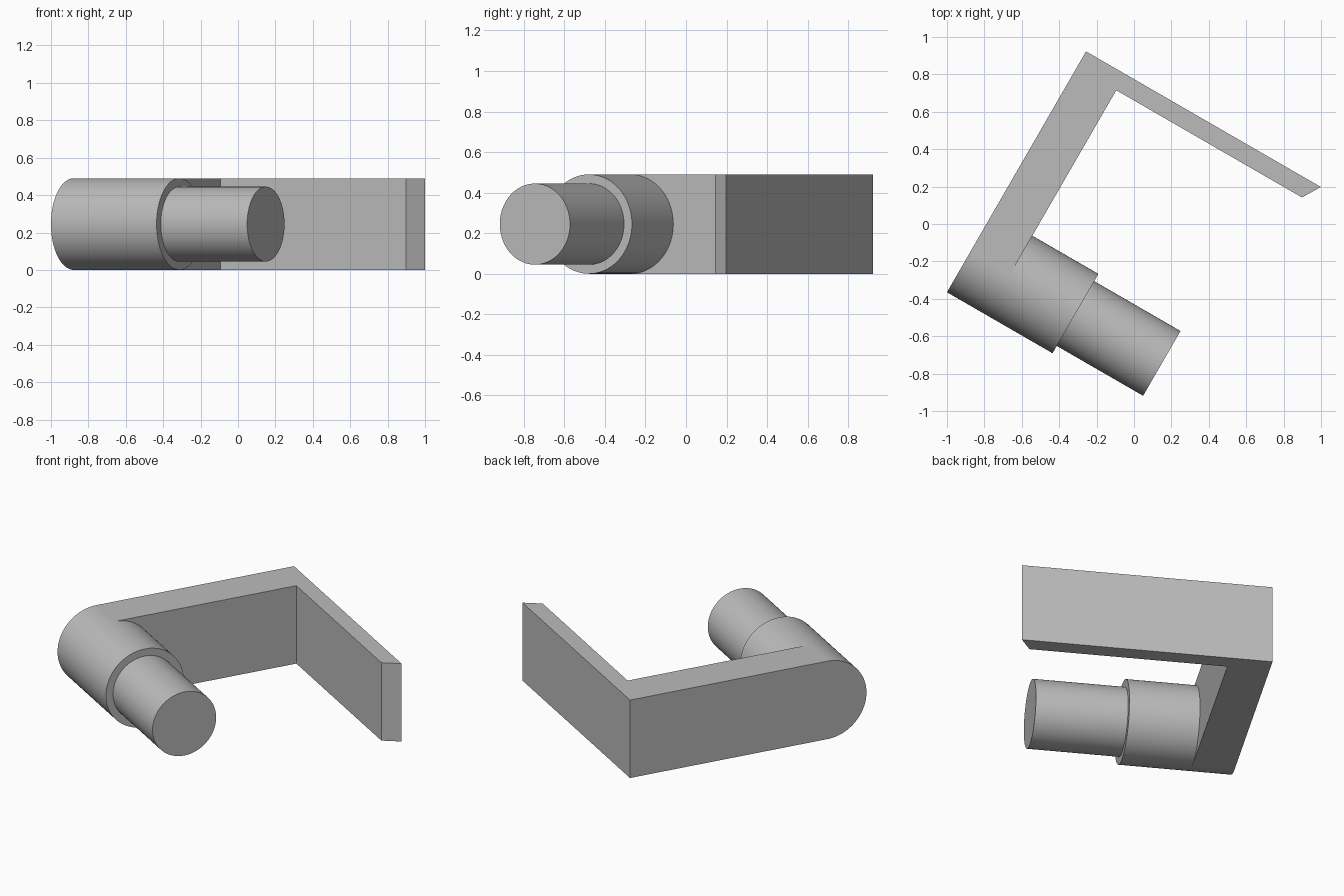
import bpy, bmesh, math
from mathutils import Matrix, Vector

cube = bpy.data.objects.get("Cube")
if cube:
    bpy.data.objects.remove(cube, do_unlink=True)

# Local frame: x runs along the pin, y along the arm, turned 30 degrees clockwise
FRAME = Matrix.Translation((-1.0, -0.365, 0)) @ Matrix.Rotation(math.radians(-30), 4, "Z")
R = 0.245            # boss radius, half the bracket height
PIN_R = 0.2
ARM = 0.244          # arm thickness
LENGTH = 1.487       # arm length
PLATE = 0.099        # plate thickness

grey = bpy.data.materials.new("plain grey")
grey.use_nodes = True
colour = (0.5, 0.5, 0.5, 1)
grey.diffuse_color = colour
grey.node_tree.nodes["Principled BSDF"].inputs["Base Color"].default_value = colour


def make_object(name, bm):
    bmesh.ops.recalc_face_normals(bm, faces=bm.faces)
    bm.transform(FRAME)
    mesh = bpy.data.meshes.new(name)
    bm.to_mesh(mesh)
    bm.free()
    mesh.materials.append(grey)
    obj = bpy.data.objects.new(name, mesh)
    bpy.context.collection.objects.link(obj)
    return obj


def extrude(name, points, direction):
    bm = bmesh.new()
    face = bm.faces.new([bm.verts.new(p) for p in points])
    grown = bmesh.ops.extrude_face_region(bm, geom=[face])["geom"]
    verts = [v for v in grown if isinstance(v, bmesh.types.BMVert)]
    bmesh.ops.translate(bm, verts=verts, vec=Vector(direction))
    return make_object(name, bm)


def rod(name, radius, start, end, segments=96):
    ring = [math.tau * i / segments for i in range(segments)]
    points = [(start, R + radius * math.cos(a), R + radius * math.sin(a)) for a in ring]
    return extrude(name, points, (end - start, 0, 0))


# Arm and plate as one angled bracket, with a slanted tip on the plate
outline = [(0, R), (0, LENGTH), (1.45, LENGTH), (1.39, LENGTH - PLATE),
           (ARM, LENGTH - PLATE), (ARM, R)]
bracket = extrude("bracket", [(x, y, 0) for x, y in outline], (0, 0, 2 * R))

# Round boss closing the arm's end, fused to the bracket
boss = rod("boss_cutter", R, 0, 0.652)
union = bracket.modifiers.new("boss", "BOOLEAN")
union.operation = "UNION"
union.solver = "EXACT"
union.object = boss
bpy.context.view_layer.objects.active = bracket
bracket.select_set(True)
bpy.ops.object.modifier_apply(modifier=union.name)
bpy.data.objects.remove(boss, do_unlink=True)

# Pin standing out of the boss
pin = rod("pin", PIN_R, 0.652, 1.185)

for obj in (bracket, pin):
    bpy.ops.object.select_all(action="DESELECT")
    obj.select_set(True)
    bpy.context.view_layer.objects.active = obj
    bpy.ops.object.shade_smooth_by_angle(angle=math.radians(30))
